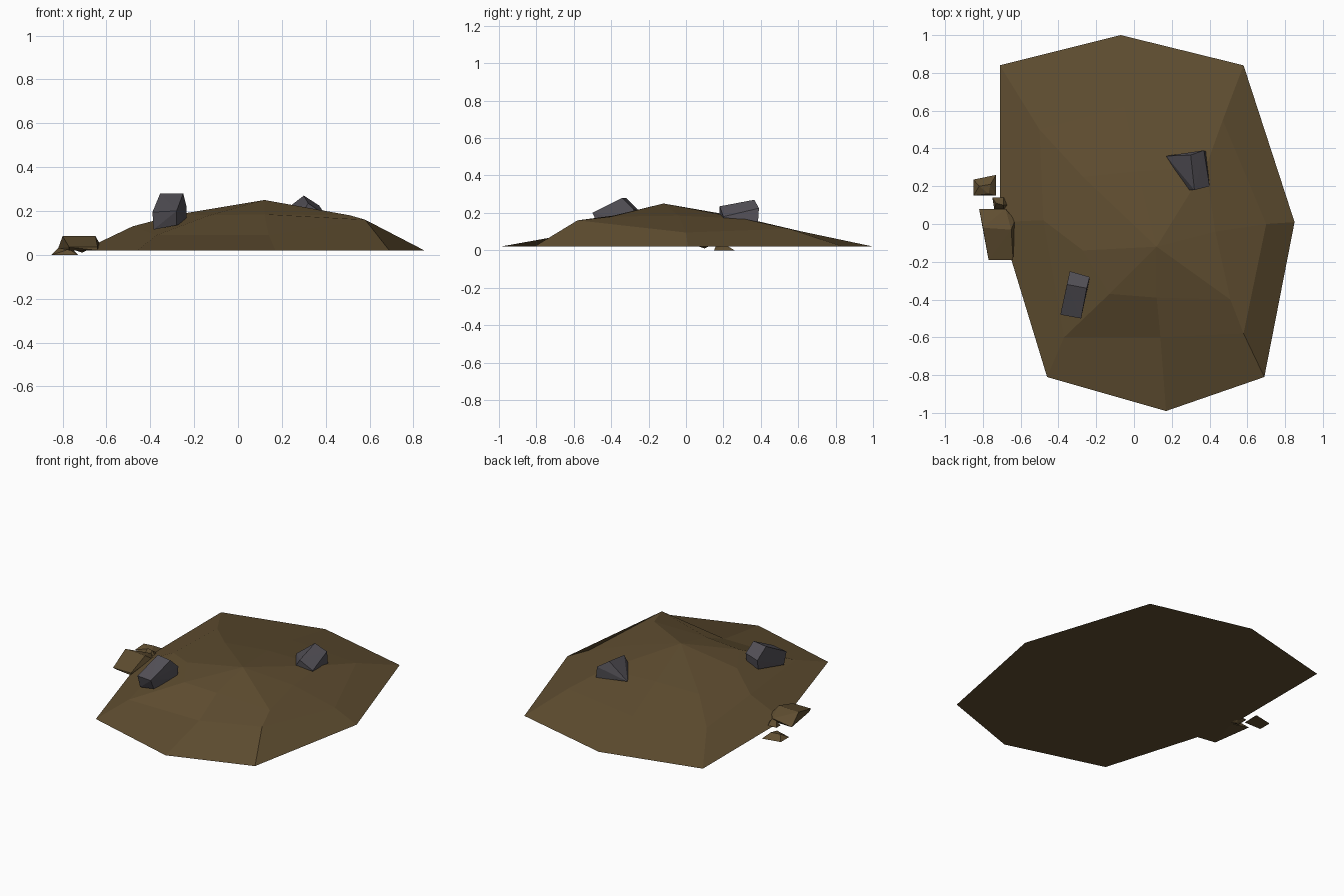
import bpy, bmesh


def material(name, rgb):
    m = bpy.data.materials.new(name)
    m.diffuse_color = (*rgb, 1)
    return m


earth = material("earth brown", (0.115, 0.075, 0.030))
stone = material("stone grey", (0.088, 0.082, 0.096))


def finish(bm, name, mat):
    bmesh.ops.recalc_face_normals(bm, faces=bm.faces)
    me = bpy.data.meshes.new(name)
    bm.to_mesh(me)
    bm.free()
    me.materials.append(mat)
    ob = bpy.data.objects.new(name, me)
    bpy.context.collection.objects.link(ob)
    return ob


def chunk(name, mat, points):
    """Faceted lump: convex hull of its corners."""
    bm = bmesh.new()
    for p in points:
        bm.verts.new(p)
    res = bmesh.ops.convex_hull(bm, input=bm.verts)
    bmesh.ops.delete(bm, geom=[v for v in bm.verts if not v.link_faces], context='VERTS')
    return finish(bm, name, mat)


# Mound: three eight-sided rings rising to an off-centre peak
outer = [(0.69, -0.81, 0.02), (0.17, -0.99, 0.02), (-0.46, -0.81, 0.02), (-0.71, 0.01, 0.02),
         (-0.71, 0.84, 0.02), (-0.07, 1.0, 0.02), (0.58, 0.84, 0.02), (0.85, 0.01, 0.02)]
middle = [(0.58, -0.58, 0.16), (0.14, -0.60, 0.09), (-0.37, -0.60, 0.09), (-0.48, 0.02, 0.13),
          (-0.50, 0.50, 0.10), (-0.05, 0.62, 0.10), (0.47, 0.55, 0.115), (0.70, 0.0, 0.095)]
inner = [(0.51, -0.40, 0.18), (0.12, -0.39, 0.185), (-0.13, -0.37, 0.18), (-0.27, -0.14, 0.185),
         (-0.27, 0.25, 0.165), (0.02, 0.28, 0.18), (0.38, 0.30, 0.17), (0.43, -0.04, 0.185)]
bm = bmesh.new()
rings = [[bm.verts.new(p) for p in r] for r in (outer, middle, inner)]
peak = bm.verts.new((0.12, -0.12, 0.25))
bm.faces.new(rings[0])
for i in range(8):
    j = (i + 1) % 8
    for lo, hi in zip(rings, rings[1:]):
        bm.faces.new((lo[i], lo[j], hi[j], hi[i]))
    bm.faces.new((rings[2][i], rings[2][j], peak))
finish(bm, "dirt_mound", earth)

# Grey stones half sunk in the mound
chunk("front_stone", stone, [
    (-0.39, -0.48, 0.195), (-0.28, -0.50, 0.20), (-0.25, -0.34, 0.28), (-0.355, -0.32, 0.28),
    (-0.34, -0.25, 0.21), (-0.235, -0.28, 0.22), (-0.385, -0.46, 0.115), (-0.28, -0.47, 0.135),
    (-0.34, -0.26, 0.15), (-0.235, -0.29, 0.15)])
chunk("back_stone", stone, [
    (0.30, 0.365, 0.27), (0.32, 0.18, 0.235), (0.17, 0.36, 0.17), (0.285, 0.18, 0.18),
    (0.37, 0.39, 0.225), (0.38, 0.385, 0.15), (0.40, 0.20, 0.18), (0.39, 0.21, 0.15)])

# Loose clods beside the left edge
chunk("large_clod", earth, [
    (-0.82, 0.08, 0.03), (-0.68, 0.08, 0.05), (-0.63, 0.02, 0.05), (-0.65, -0.03, 0.085),
    (-0.80, -0.02, 0.085), (-0.77, -0.19, 0.035), (-0.64, -0.19, 0.035),
    (-0.77, -0.17, 0.02), (-0.64, -0.19, 0.02), (-0.70, 0.06, 0.02)])
chunk("small_clod", earth, [
    (-0.85, 0.15, 0.0), (-0.73, 0.15, 0.0), (-0.73, 0.26, 0.0), (-0.85, 0.235, 0.0),
    (-0.82, 0.20, 0.03), (-0.77, 0.16, 0.025), (-0.76, 0.21, 0.03)])
chunk("tiny_clod", earth, [
    (-0.75, 0.14, 0.03), (-0.69, 0.14, 0.03), (-0.67, 0.10, 0.03), (-0.69, 0.07, 0.02),
    (-0.74, 0.08, 0.02), (-0.73, 0.11, 0.06), (-0.69, 0.10, 0.06), (-0.71, 0.10, 0.01)])
